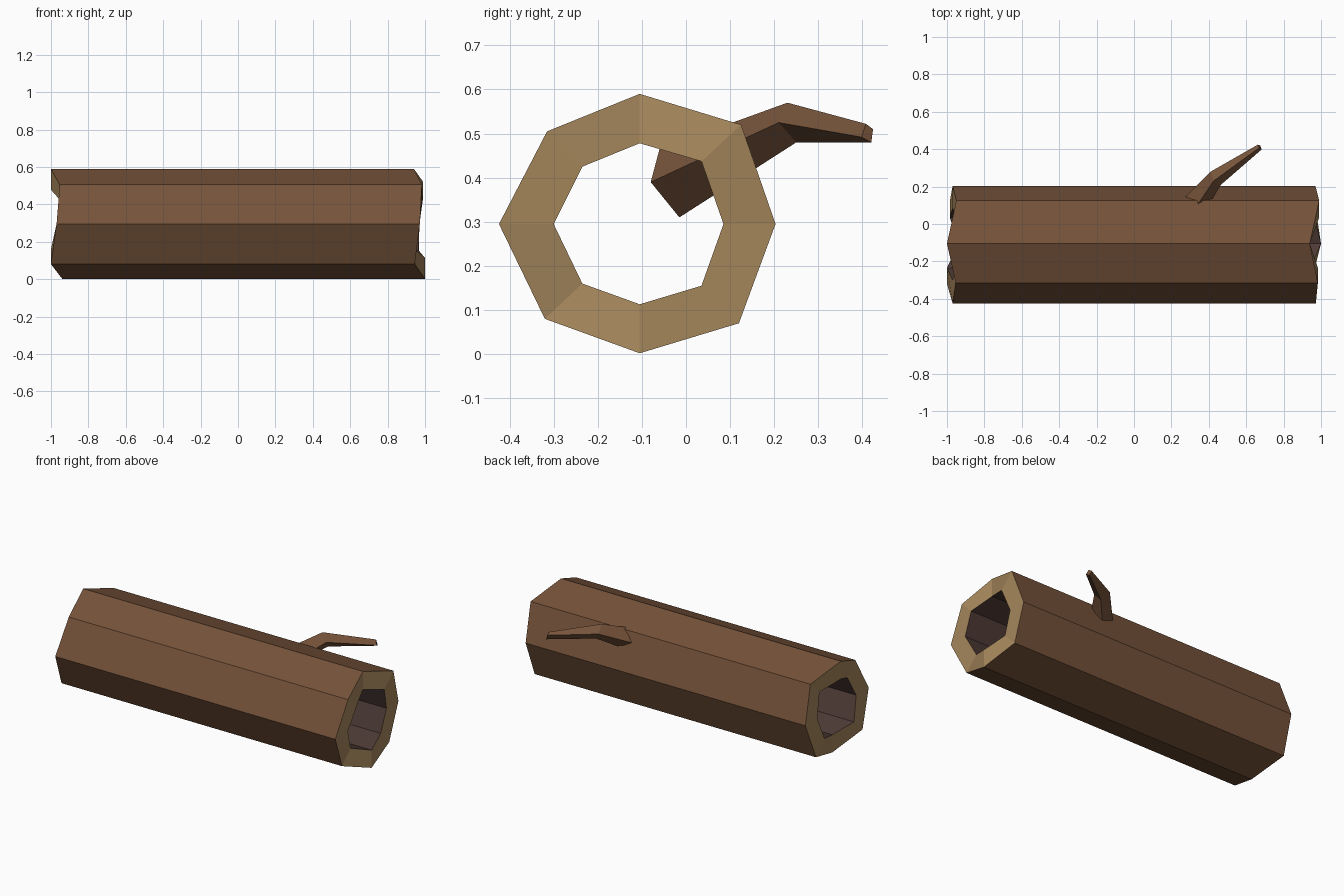
import bpy, bmesh

if "Cube" in bpy.data.objects:
    bpy.data.objects.remove(bpy.data.objects["Cube"])


def material(name, rgb):
    # sRGB bytes to linear diffuse colour
    m = bpy.data.materials.new(name)
    lin = [((c / 255 + 0.055) / 1.055) ** 2.4 for c in rgb]
    m.diffuse_color = (*lin, 1)
    m.use_nodes = True
    m.node_tree.nodes["Principled BSDF"].inputs["Base Color"].default_value = m.diffuse_color
    return m


bark = material("bark brown", (118, 83, 58))
wood = material("cut wood tan", (166, 135, 92))
hollow = material("hollow dark brown", (78, 59, 54))


def bridge(bm, a, b, mat=0):
    # quads between two rings of equal length
    n = len(a)
    for i in range(n):
        f = bm.faces.new((a[i], a[(i + 1) % n], b[(i + 1) % n], b[i]))
        f.material_index = mat


def finish(bm, name, mats):
    bmesh.ops.recalc_face_normals(bm, faces=bm.faces[:])
    me = bpy.data.meshes.new(name)
    bm.to_mesh(me)
    bm.free()
    for m in mats:
        me.materials.append(m)
    ob = bpy.data.objects.new(name, me)
    bpy.context.collection.objects.link(ob)
    return ob


# Hollow log: outer and inner octagons (y, z), with uneven ends in x
outer = [(-.105, .59), (.125, .52), (.203, .295), (.12, .07),
         (-.105, .002), (-.32, .08), (-.424, .295), (-.315, .505)]
inner = [(-.105, .478), (.035, .437), (.085, .295), (.035, .155),
         (-.105, .113), (-.235, .16), (-.30, .295), (-.235, .425)]
left = [-1.0, -.95, -.97, -.985, -.94, -1.0, -.97, -.953]
right = [.94, .99, .97, .965, 1.0, .945, .972, .983]

bm = bmesh.new()


def ring(xs, profile):
    return [bm.verts.new((x, y, z)) for x, (y, z) in zip(xs, profile)]


out_l, out_r = ring(left, outer), ring(right, outer)
in_l, in_r = ring(left, inner), ring(right, inner)
bridge(bm, out_l, out_r, 0)
bridge(bm, out_r, in_r, 1)
bridge(bm, in_r, in_l, 2)
bridge(bm, in_l, out_l, 1)
finish(bm, "hollow_log", [bark, wood, hollow])

# Bent four-sided branch, running from inside the hollow to a thin tip
sections = [
    [(.23, -.06, .465), (.29, -.08, .39), (.20, -.015, .31), (.13, .0, .385)],
    [(.425, .23, .57), (.465, .21, .525), (.45, .25, .48), (.41, .28, .53)],
    [(.67, .408, .522), (.682, .398, .492), (.675, .42, .48), (.662, .424, .51)],
]
bm = bmesh.new()
rings = [[bm.verts.new(p) for p in s] for s in sections]
for a, b in zip(rings, rings[1:]):
    bridge(bm, a, b)
bm.faces.new(rings[0])
bm.faces.new(rings[-1])
finish(bm, "branch", [bark])
